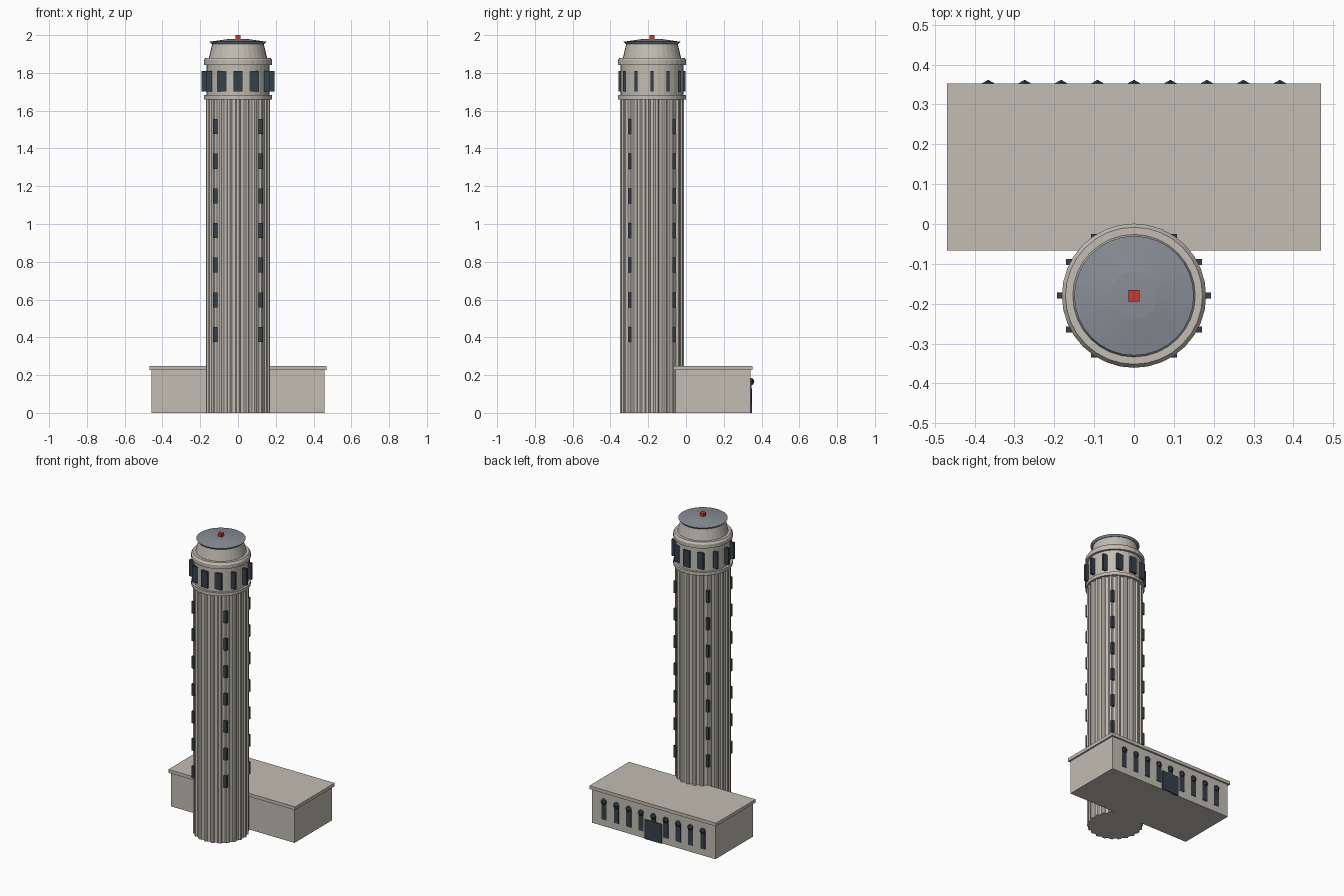
import bpy, bmesh, math
from mathutils import Matrix, Vector

cube = bpy.data.objects.get("Cube")
if cube:
    bpy.data.objects.remove(cube)

TOWER_Y = -0.18


def material(name, color):
    mat = bpy.data.materials.new(name)
    mat.use_nodes = True
    mat.diffuse_color = (*color, 1)
    mat.node_tree.nodes["Principled BSDF"].inputs["Base Color"].default_value = (*color, 1)
    return mat


STONE = material("pale stone", (0.54, 0.51, 0.45))
GLASS = material("dark glass", (0.035, 0.052, 0.068))
ROOF = material("grey roof", (0.24, 0.27, 0.30))
RED = material("red lamp", (0.57, 0.04, 0.025))


def finish(name, bm, mat):
    bmesh.ops.recalc_face_normals(bm, faces=bm.faces)
    mesh = bpy.data.meshes.new(name)
    bm.to_mesh(mesh)
    bm.free()
    mesh.materials.append(mat)
    obj = bpy.data.objects.new(name, mesh)
    bpy.context.collection.objects.link(obj)
    return obj


def boxes(name, centres, size, mat):
    """Equal axis-aligned boxes in one object."""
    bm = bmesh.new()
    for c in centres:
        m = Matrix.Translation(c) @ Matrix.Diagonal((*size, 1))
        bmesh.ops.create_cube(bm, size=1, matrix=m)
    return finish(name, bm, mat)


def loft(name, rings, mat):
    """Skin a stack of equal-length point rings and cap both ends."""
    bm = bmesh.new()
    loops = [[bm.verts.new(p) for p in ring] for ring in rings]
    n = len(loops[0])
    for low, high in zip(loops, loops[1:]):
        for i in range(n):
            j = (i + 1) % n
            bm.faces.new((low[i], low[j], high[j], high[i]))
    bm.faces.new(loops[0])
    bm.faces.new(loops[-1])
    return finish(name, bm, mat)


def circle(radius, z, sides=32):
    return [polar(radius, math.tau * i / sides, z) for i in range(sides)]


def polar(radius, angle, z):
    return Vector((radius * math.cos(angle), TOWER_Y + radius * math.sin(angle), z))


def turned(name, profile, mat):
    return loft(name, [circle(r, z) for r, z in profile], mat)


# Fluted shaft
FLUTES = 22


def fluted_ring(z):
    pitch = math.tau / FLUTES
    ring = []
    for i in range(FLUTES):
        ridge = -math.pi / 2 + i * pitch
        for offset, radius in ((-0.3, 0.161), (-0.14, 0.17), (0.14, 0.17), (0.3, 0.161)):
            ring.append(polar(radius, ridge + offset * pitch, z))
    return ring


loft("fluted_shaft", [fluted_ring(0), fluted_ring(1.665)], STONE)

# Tower crown
turned("lower_ring", [(0.181, 1.66), (0.181, 1.682)], STONE)
turned("belfry", [(0.166, 1.68), (0.166, 1.845)], STONE)
turned("upper_ring", [(0.181, 1.842), (0.181, 1.867), (0.172, 1.88)], STONE)
turned("tapered_cap", [(0.155, 1.875), (0.135, 1.96)], STONE)
turned("domed_roof", [(0.14, 1.953), (0.15, 1.965), (0.06, 1.978), (0.01, 1.98)], ROOF)
boxes("beacon", [(0, TOWER_Y, 1.985)], (0.028, 0.028, 0.03), RED)

# Tower windows
boxes("belfry_windows",
      [polar(0.17, math.tau * i / 12, 1.756) for i in range(12)],
      (0.046, 0.015, 0.11), GLASS)
boxes("slit_windows",
      [polar(0.169, math.pi / 4 + math.pi / 2 * i, 0.415 + 0.1835 * k)
       for i in range(4) for k in range(7)],
      (0.02, 0.016, 0.08), GLASS)

# Entrance hall
boxes("hall", [(0, 0.143, 0.114)], (0.916, 0.398, 0.228), STONE)
boxes("hall_cornice", [(0, 0.143, 0.237)], (0.938, 0.419, 0.022), STONE)
boxes("hall_door", [(0, 0.342, 0.065)], (0.125, 0.014, 0.13), GLASS)

# Arched windows along the back wall
window_x = [0.0915 * i for i in range(-4, 5)]
boxes("hall_windows", [(x, 0.341, 0.105) for x in window_x], (0.036, 0.01, 0.12), GLASS)
bm = bmesh.new()
for x in window_x:
    bmesh.ops.create_uvsphere(bm, u_segments=6, v_segments=4, radius=0.021,
                              matrix=Matrix.Translation((x, 0.341, 0.165)))
finish("window_arches", bm, GLASS)
